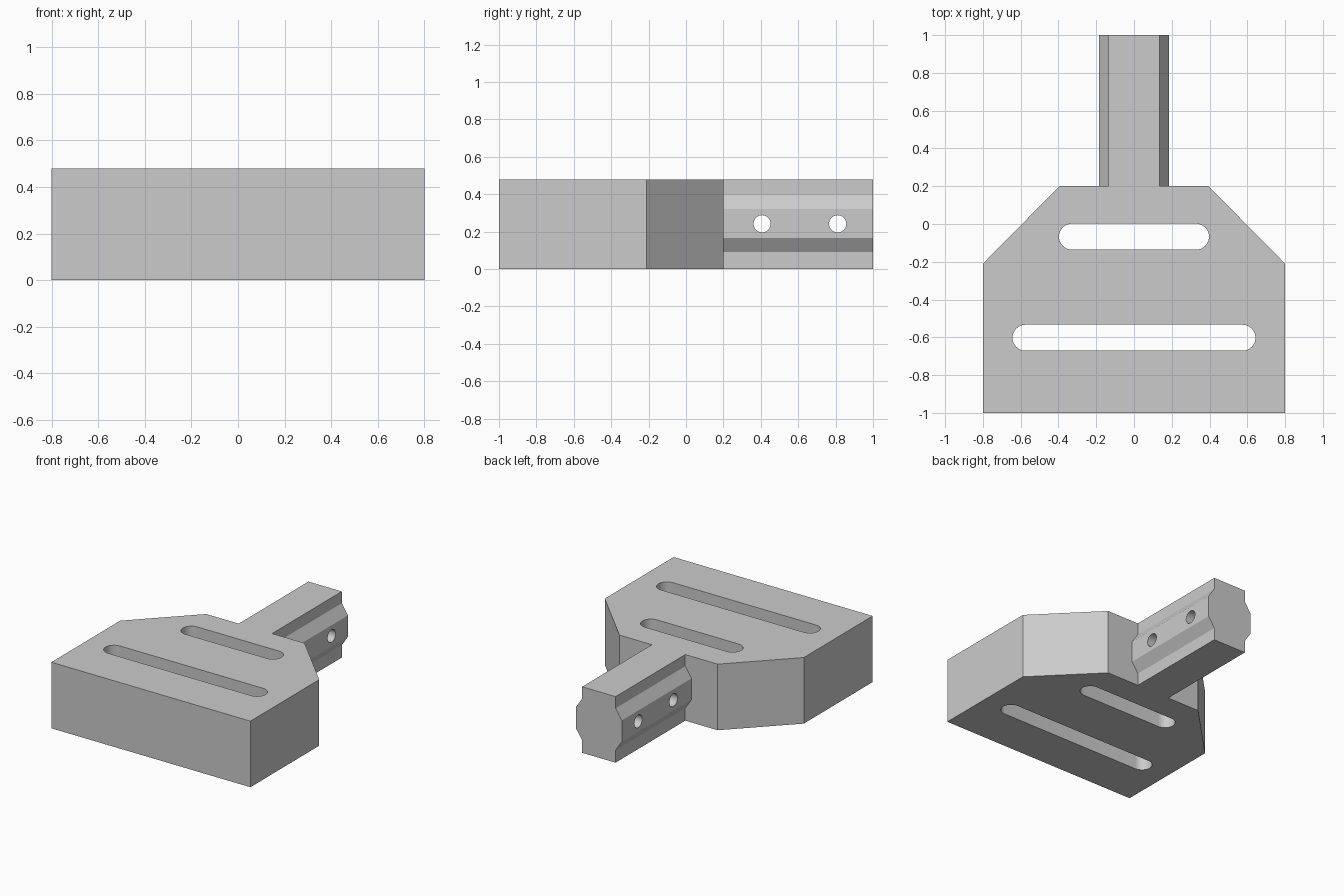
import bpy
import bmesh
from math import pi, cos, sin, radians
from mathutils import Vector

default = bpy.data.objects.get("Cube")
if default:
    bpy.data.objects.remove(default, do_unlink=True)

HEIGHT = 0.48

# One plain grey for the whole bracket
grey = bpy.data.materials.new("plain grey")
grey.use_nodes = True
grey.diffuse_color = (0.6, 0.6, 0.6, 1)
grey.node_tree.nodes["Principled BSDF"].inputs["Base Color"].default_value = (0.6, 0.6, 0.6, 1)


def extrude(name, outline, direction):
    """Solid made by sweeping a closed 3D outline along a direction."""
    bm = bmesh.new()
    face = bm.faces.new([bm.verts.new(p) for p in outline])
    swept = bmesh.ops.extrude_face_region(bm, geom=[face], use_keep_orig=True)
    moved = [g for g in swept["geom"] if isinstance(g, bmesh.types.BMVert)]
    bmesh.ops.translate(bm, verts=moved, vec=Vector(direction))
    bmesh.ops.recalc_face_normals(bm, faces=bm.faces)
    mesh = bpy.data.meshes.new(name)
    bm.to_mesh(mesh)
    bm.free()
    mesh.materials.append(grey)
    obj = bpy.data.objects.new(name, mesh)
    bpy.context.collection.objects.link(obj)
    return obj


def mirrored(half):
    """Close a right-hand half outline with its mirror image."""
    return half + [(-a, b) for a, b in reversed(half)]


def arc(cx, cy, radius, start, end, steps):
    return [(cx + radius * cos(start + (end - start) * i / steps),
             cy + radius * sin(start + (end - start) * i / steps))
            for i in range(steps + 1)]


def cut(target, cutter):
    mod = target.modifiers.new("cut", 'BOOLEAN')
    mod.operation = 'DIFFERENCE'
    mod.solver = 'EXACT'
    mod.object = cutter
    cutter.hide_render = True
    bpy.context.view_layer.objects.active = target
    bpy.ops.object.modifier_apply(modifier=mod.name)
    bpy.data.objects.remove(cutter, do_unlink=True)


# Thick body with chamfered rear corners
body_half = [(0.8, -1), (0.8, -0.21), (0.395, 0.2)]
body = extrude("body", [(x, y, 0) for x, y in mirrored(body_half)], (0, 0, HEIGHT))

# Rounded strap slots through the body
SLOT_R = 0.069
for half_length, y in ((0.397, -0.067), (0.643, -0.602)):
    half = arc(half_length - SLOT_R, y, SLOT_R, -pi / 2, pi / 2, 16)
    cut(body, extrude("slot_cutter", [(px, py, -0.1) for px, py in mirrored(half)],
                      (0, 0, HEIGHT + 0.2)))

# Rear bar with a ridge along each side
INNER, OUTER = 0.134, 0.184
bar_half = [(INNER, 0), (INNER, 0.09), (OUTER, 0.165),
            (OUTER, 0.32), (INNER, 0.395), (INNER, HEIGHT)]
bar = extrude("rear_bar", [(x, 0.2, z) for x, z in mirrored(bar_half)], (0, 0.8, 0))

# Pin holes across the bar
for y in (0.407, 0.811):
    ring = arc(y, HEIGHT / 2 + 0.002, 0.046, 0, 2 * pi, 32)[:-1]
    cut(bar, extrude("pin_hole_cutter", [(-0.3, py, pz) for py, pz in ring], (0.6, 0, 0)))

# Smooth curved walls, crisp edges elsewhere
for obj in (body, bar):
    bpy.ops.object.select_all(action='DESELECT')
    obj.select_set(True)
    bpy.context.view_layer.objects.active = obj
    bpy.ops.object.shade_smooth_by_angle(angle=radians(25))
